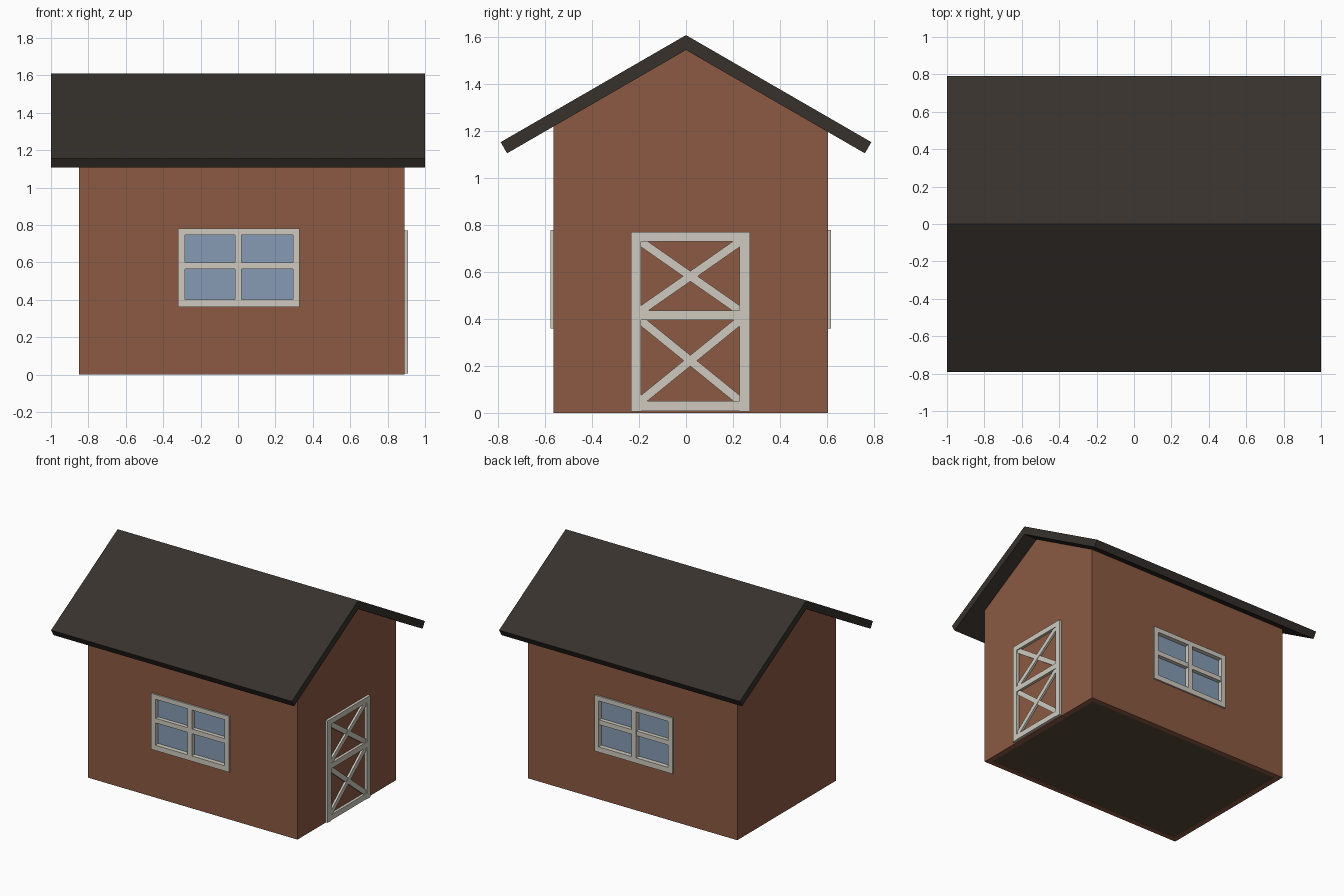
import bpy, bmesh, math
from mathutils import Matrix, Vector

if "Cube" in bpy.data.objects:
    bpy.data.objects.remove(bpy.data.objects["Cube"])


def material(name, rgb):
    m = bpy.data.materials.new(name)
    m.diffuse_color = (*rgb, 1)
    m.use_nodes = True
    m.node_tree.nodes["Principled BSDF"].inputs["Base Color"].default_value = m.diffuse_color
    return m


WALL = material("wall_brown", (0.26, 0.10, 0.055))
ROOF = material("roof_dark", (0.038, 0.031, 0.025))
TRIM = material("trim_cream", (0.62, 0.59, 0.52))
GLASS = material("glass_blue", (0.24, 0.33, 0.46))
FLOOR = material("floor_olive", (0.09, 0.07, 0.04))


def finish(name, bm, mat=None):
    bmesh.ops.recalc_face_normals(bm, faces=bm.faces)
    me = bpy.data.meshes.new(name)
    bm.to_mesh(me)
    bm.free()
    ob = bpy.data.objects.new(name, me)
    bpy.context.collection.objects.link(ob)
    if mat:
        me.materials.append(mat)
    return ob


def add_box(bm, x, y, z, rot=None):
    """Box from (min, max) ranges, optionally rotated about its centre."""
    c = Vector([(a + b) / 2 for a, b in (x, y, z)])
    s = Matrix.Diagonal([b - a for a, b in (x, y, z)] + [1])
    r = rot if rot else Matrix.Identity(4)
    bmesh.ops.create_cube(bm, size=1, matrix=Matrix.Translation(c) @ r @ s)


def boxes(name, mat, ranges):
    bm = bmesh.new()
    for r in ranges:
        add_box(bm, *r)
    return finish(name, bm, mat)


def extrude_x(name, profile, x0, x1, mat):
    """Extrude a closed (y, z) profile along x."""
    bm = bmesh.new()
    face = bm.faces.new([bm.verts.new((x0, y, z)) for y, z in profile])
    ext = bmesh.ops.extrude_face_region(bm, geom=[face])["geom"]
    bmesh.ops.translate(bm, vec=(x1 - x0, 0, 0),
                        verts=[g for g in ext if isinstance(g, bmesh.types.BMVert)])
    return finish(name, bm, mat)


# Roof: 30 degree chevron with square-cut eaves
PITCH = math.radians(30)
RIDGE, EAVE, THICK = 1.61, 0.79, 0.055
UNDER = RIDGE - THICK / math.cos(PITCH)


def under(y):
    return UNDER - abs(y) * math.tan(PITCH)


ez = RIDGE - EAVE * math.tan(PITCH)
iy, iz = EAVE - THICK * math.sin(PITCH), ez - THICK * math.cos(PITCH)
extrude_x("roof", [(0, RIDGE), (EAVE, ez), (iy, iz), (0, UNDER), (-iy, iz), (-EAVE, ez)],
          -1, 1, ROOF)

# Gable walls
X0, X1, Y0, Y1, T = -0.85, 0.89, -0.565, 0.605, 0.04
gable = [(Y0, 0), (Y1, 0), (Y1, under(Y1)), (0, UNDER), (Y0, under(Y0))]
extrude_x("left_gable_wall", gable, X0, X0 + T, WALL)
extrude_x("right_gable_wall", gable, X1 - T, X1, WALL)

# Floor between the walls
boxes("floor", FLOOR, [((X0 + T, X1 - T), (Y0 + T, Y1 - T), (0.005, 0.04))])

# Long walls with window openings, then frames and glass
for side, out, inner, sgn in (("front", Y0, Y0 + T, -1), ("back", Y1, Y1 - T, 1)):
    wall = extrude_x(side + "_wall",
                     [(out, 0), (inner, 0), (inner, under(inner)), (out, under(out))],
                     X0 + T, X1 - T, WALL)
    cutter = boxes(side + "_window_cutter", None,
                   [((-0.30, 0.31), (out - 0.1, out + 0.1), (0.38, 0.76))])
    cutter.hide_render = True
    cutter.hide_viewport = True
    cut = wall.modifiers.new("window_opening", "BOOLEAN")
    cut.operation = "DIFFERENCE"
    cut.solver = "EXACT"
    cut.object = cutter

    d = sorted((out + sgn * 0.012, out - sgn * 0.03))
    bar = sorted((out + sgn * 0.007, out - sgn * 0.03))
    boxes(side + "_window_frame", TRIM, [
        ((-0.32, -0.283), d, (0.36, 0.78)),
        ((0.293, 0.33), d, (0.36, 0.78)),
        ((-0.283, 0.293), d, (0.36, 0.40)),
        ((-0.283, 0.293), d, (0.745, 0.78)),
        ((-0.017, 0.02), d, (0.40, 0.745)),
        ((-0.283, 0.293), bar, (0.565, 0.60)),
    ])
    g = sorted((out - sgn * 0.022, out - sgn * 0.032))
    boxes(side + "_window_glass", GLASS, [((-0.299, 0.309), g, (0.381, 0.759))])

# Door frame: stiles, rails and crossed braces
DX = (X1 - 0.005, X1 + 0.02)
L, R = -0.235, 0.272
boxes("door_frame", TRIM, [
    (DX, (L, L + 0.043), (0.005, 0.77)),
    (DX, (R - 0.043, R), (0.005, 0.77)),
    (DX, (L + 0.043, R - 0.043), (0.73, 0.77)),
    (DX, (L + 0.043, R - 0.043), (0.395, 0.437)),
    (DX, (L + 0.043, R - 0.043), (0.008, 0.05)),
])
bm = bmesh.new()
w, cy = R - L - 0.07, (L + R) / 2
for z0, z1 in ((0.045, 0.40), (0.43, 0.735)):
    length, ang, cz = math.hypot(w, z1 - z0), math.atan2(z1 - z0, w), (z0 + z1) / 2
    for s in (-1, 1):
        add_box(bm, (X1 - 0.005, X1 + 0.014 + s * 0.001),
                (cy - length / 2, cy + length / 2),
                (cz - 0.018, cz + 0.018), Matrix.Rotation(s * ang, 4, "X"))
finish("door_braces", bm, TRIM)
